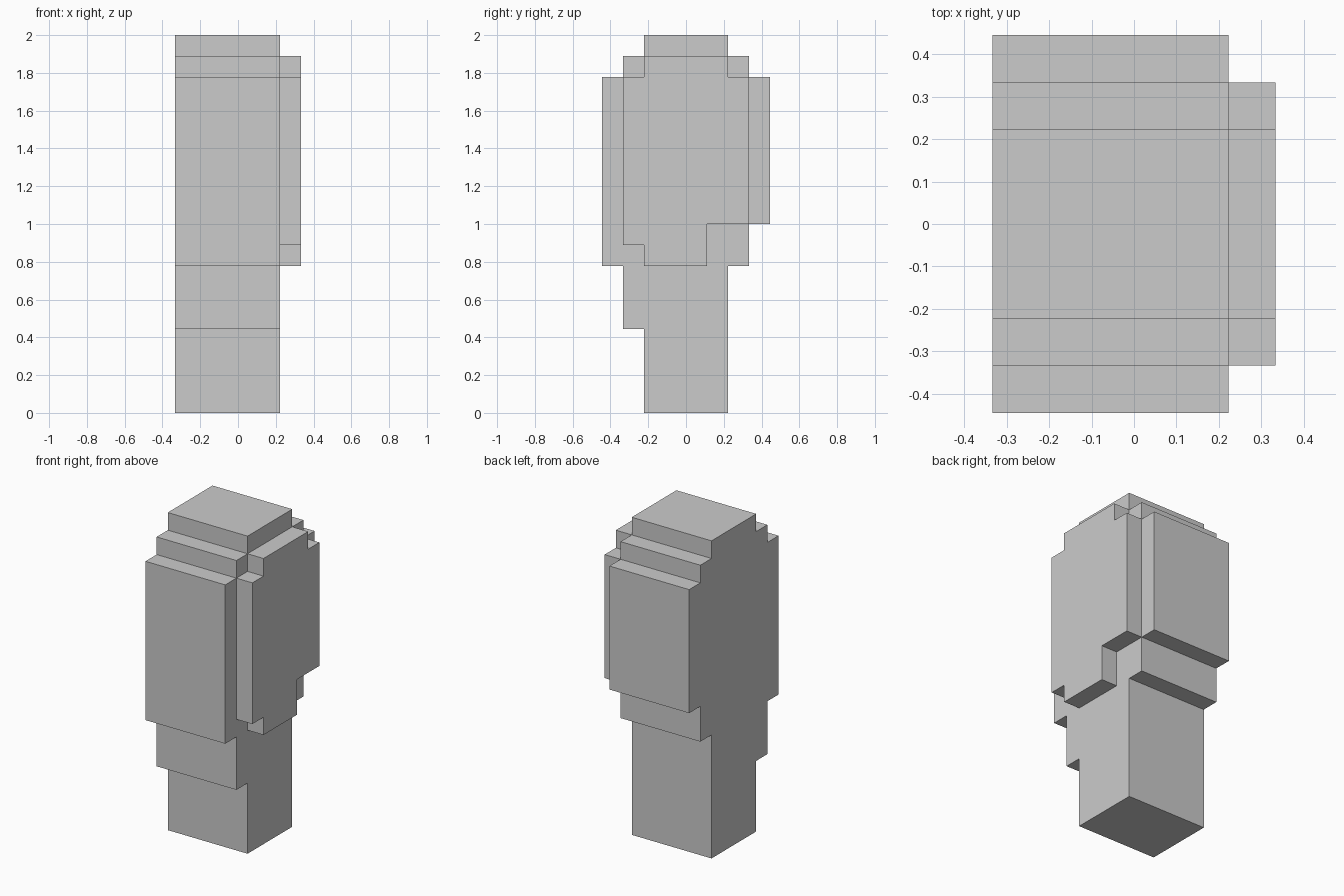
import bpy, bmesh

if "Cube" in bpy.data.objects:
    bpy.data.objects.remove(bpy.data.objects["Cube"])

U = 1 / 9  # the model sits on a grid of one-ninth units


def slab(name, profile, x0, x1):
    """Extrude a (y, z) outline, in grid units, from x0 to x1."""
    bm = bmesh.new()
    face = bm.faces.new([bm.verts.new((x0 * U, y * U, z * U)) for y, z in profile])
    new = bmesh.ops.extrude_face_region(bm, geom=[face])["geom"]
    verts = [v for v in new if isinstance(v, bmesh.types.BMVert)]
    bmesh.ops.translate(bm, verts=verts, vec=((x1 - x0) * U, 0, 0))
    bmesh.ops.recalc_face_normals(bm, faces=bm.faces)
    mesh = bpy.data.meshes.new(name)
    bm.to_mesh(mesh)
    bm.free()
    obj = bpy.data.objects.new(name, mesh)
    bpy.context.collection.objects.link(obj)
    return obj


# Stepped main block with a narrow stem
slab("main_body", [
    (-2, 0), (2, 0), (2, 7), (3, 7), (3, 9), (4, 9), (4, 16), (3, 16), (3, 17),
    (2, 17), (2, 18), (-2, 18), (-2, 17), (-3, 17), (-3, 16), (-4, 16),
    (-4, 7), (-3, 7), (-3, 4), (-2, 4)], -3, 2)

# Raised panel on the right side
slab("side_panel", [
    (-2, 7), (1, 7), (1, 9), (3, 9), (3, 16), (2, 16), (2, 17),
    (-2, 17), (-2, 16), (-3, 16), (-3, 8), (-2, 8)], 2, 3)
